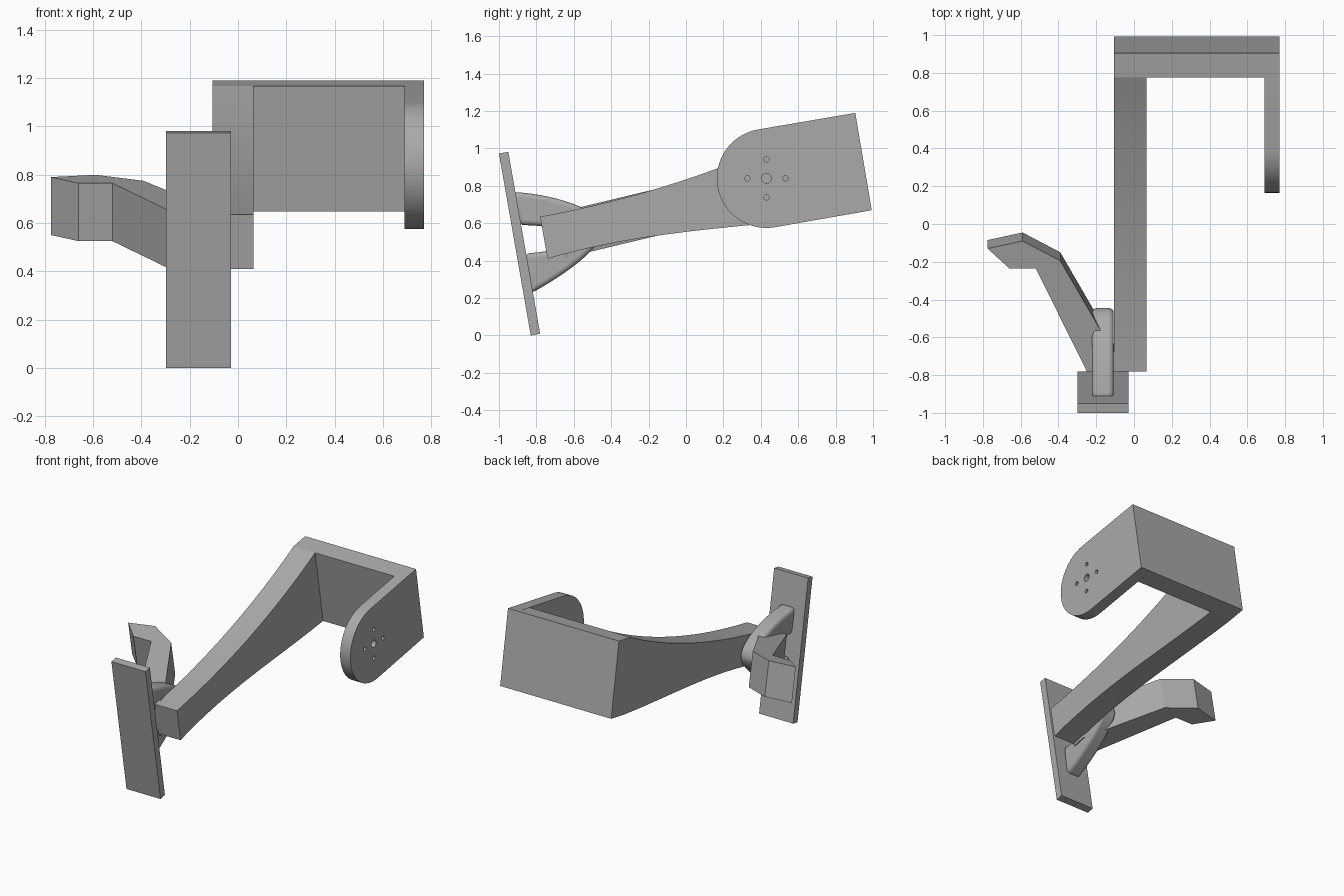
import bpy, bmesh, math
from mathutils import Vector
from mathutils.geometry import interpolate_bezier

cube = bpy.data.objects.get("Cube")
if cube:
    bpy.data.objects.remove(cube, do_unlink=True)

grey = bpy.data.materials.new("plain grey")
grey.use_nodes = True
colour = (0.4, 0.4, 0.4, 1)
grey.diffuse_color = colour
grey.node_tree.nodes["Principled BSDF"].inputs["Base Color"].default_value = colour


def prism(name, outline, shift):
    """Close an outline of 3D points and extrude it along shift."""
    bm = bmesh.new()
    face = bm.faces.new([bm.verts.new(p) for p in outline])
    new = bmesh.ops.extrude_face_region(bm, geom=[face])["geom"]
    bmesh.ops.translate(bm, vec=shift, verts=[v for v in new if isinstance(v, bmesh.types.BMVert)])
    bmesh.ops.recalc_face_normals(bm, faces=bm.faces)
    mesh = bpy.data.meshes.new(name)
    bm.to_mesh(mesh)
    bm.free()
    mesh.materials.append(grey)
    obj = bpy.data.objects.new(name, mesh)
    bpy.context.collection.objects.link(obj)
    return obj


def side_prism(name, profile, x0, x1):
    """Extrude a (y, z) profile across the width."""
    return prism(name, [(x0, y, z) for y, z in profile], (x1 - x0, 0, 0))


def bezier(points, count):
    a, b, c, d = [Vector((p[0], p[1], 0)) for p in points]
    return [(p.x, p.y) for p in interpolate_bezier(a, b, c, d, count)]


def smooth(obj, angle):
    bpy.ops.object.select_all(action="DESELECT")
    obj.select_set(True)
    bpy.context.view_layer.objects.active = obj
    bpy.ops.object.shade_smooth_by_angle(angle=math.radians(angle))


# Front plate, leaning forward
side_prism("front_plate", [(-1, .973), (-.95, .982), (-.78, .01), (-.83, 0)], -.298, -.03)

# Long arm that widens towards the back
top = bezier([(-.78, .635), (-.26, .73), (.28, .9), (.775, 1.167)], 24)
bottom = bezier([(-.74, .41), (-.2, .57), (.33, .575), (.865, .647)], 24)
arm = side_prism("long_arm", top + bottom[::-1], -.105, .065)
smooth(arm, 25)

# Rear cross block
side_prism("rear_block", [(.775, 1.167), (.905, 1.19), (.993, .67), (.865, .647)], -.105, .69)

# Rounded side ear with five through holes
cy, cz, r = .43, .84, .265
arc = [math.radians(100 + 180 * i / 32) for i in range(33)]
ear_profile = [(cy + r * math.cos(a), cz + r * math.sin(a)) for a in arc]
ear = side_prism("side_ear", ear_profile + [(.993, .67), (.905, 1.19)], .69, .77)
for dy, dz, radius in [(0, 0, .026), (.102, 0, .014), (-.102, 0, .014), (0, .102, .014), (0, -.102, .014)]:
    ring = [2 * math.pi * i / 20 for i in range(20)]
    cutter = side_prism("hole_cutter", [(cy + dy + radius * math.cos(a), cz + dz + radius * math.sin(a))
                                        for a in ring], .6, .85)
    cutter.hide_render = True
    mod = ear.modifiers.new("hole", "BOOLEAN")
    mod.operation = "DIFFERENCE"
    mod.object = cutter
    bpy.ops.object.select_all(action="DESELECT")
    bpy.context.view_layer.objects.active = ear
    ear.select_set(True)
    bpy.ops.object.modifier_apply(modifier=mod.name)
    bpy.data.objects.remove(cutter, do_unlink=True)
smooth(ear, 30)

# Bent side lever
lever_top = [(-.775, -.13), (-.59, -.09), (-.39, -.195), (-.19, -.54), (-.1, -.69),
             (-.1, -.78), (-.25, -.78), (-.52, -.235), (-.66, -.235)]
prism("side_lever", [(x, y, .765 + .24 * (y + .235)) for x, y in lever_top], (0, .045, -.24))

# Rounded loop joining the plate to the arm
outer = (bezier([(-.925, .767), (-.75, .76), (-.445, .69), (-.445, .56)], 14)
         + bezier([(-.445, .56), (-.45, .48), (-.6, .35), (-.83, .225)], 14)[1:])
inner = (bezier([(-.86, .44), (-.78, .44), (-.64, .46), (-.64, .52)], 8)
         + bezier([(-.64, .52), (-.66, .58), (-.78, .59), (-.89, .59)], 8)[1:])
loop = side_prism("support_loop", outer + inner, -.222, -.108)
bevel = loop.modifiers.new("round", "BEVEL")
bevel.width = .04
bevel.segments = 4
bevel.angle_limit = math.radians(50)
smooth(loop, 40)
